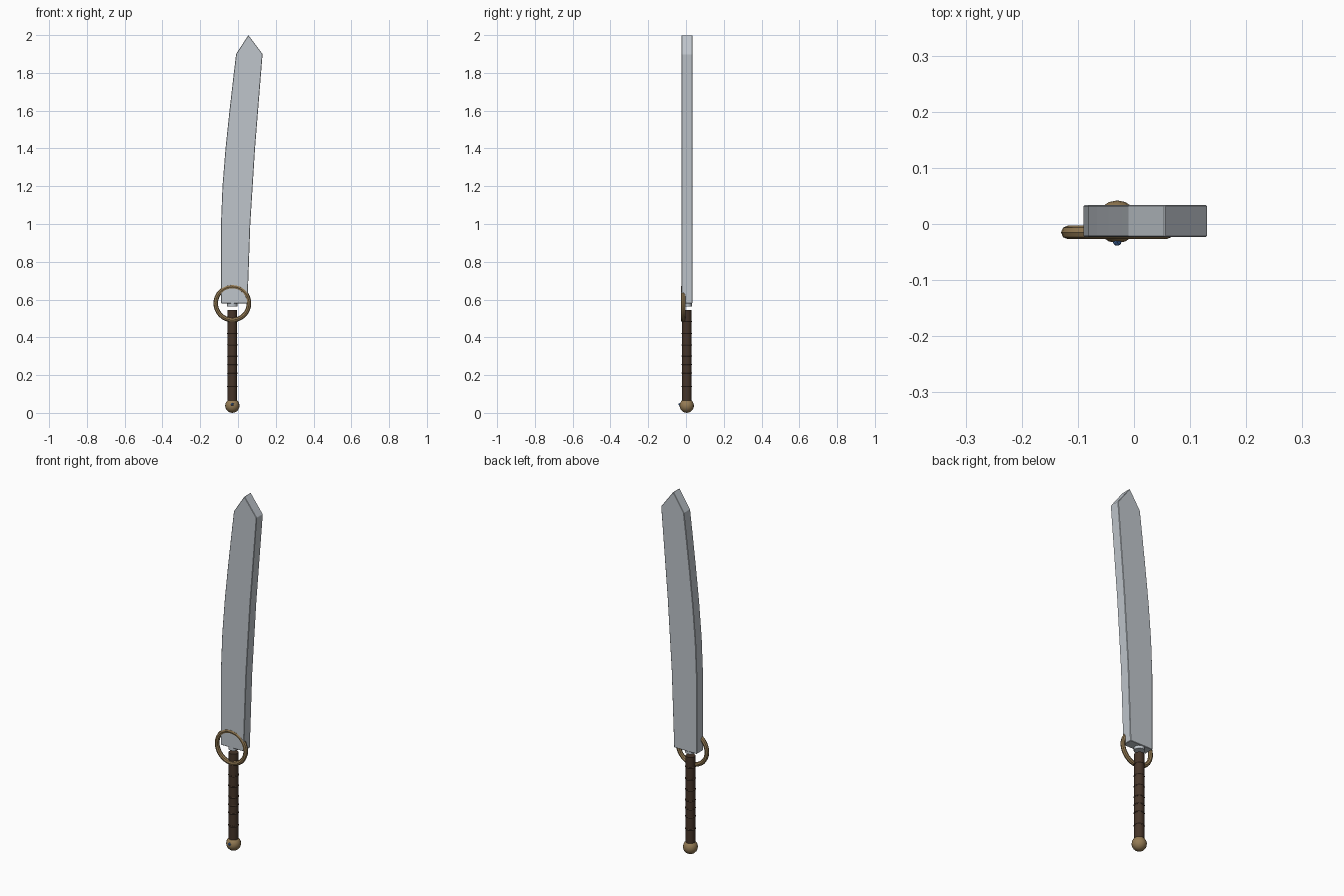
import bpy, bmesh, math

if "Cube" in bpy.data.objects:
    bpy.data.objects.remove(bpy.data.objects["Cube"])

CX, CY = -0.03, 0.004   # axis of the grip


def material(name, rgb):
    m = bpy.data.materials.new(name)
    m.diffuse_color = (*rgb, 1)
    m.use_nodes = True
    m.node_tree.nodes["Principled BSDF"].inputs["Base Color"].default_value = m.diffuse_color
    return m


steel = material("steel", (0.52, 0.56, 0.60))
bronze = material("bronze", (0.30, 0.20, 0.09))
leather = material("leather", (0.06, 0.035, 0.022))
blue = material("blue", (0.06, 0.16, 0.40))


def finish(name, mat, smooth=True):
    ob = bpy.context.object
    ob.name = name
    ob.data.materials.append(mat)
    if smooth:
        bpy.ops.object.shade_smooth_by_angle(angle=math.radians(35))
    return ob


def cylinder(name, r, z0, z1, mat, sides=16):
    bpy.ops.mesh.primitive_cylinder_add(vertices=sides, radius=r, depth=z1 - z0,
                                        location=(CX, CY, (z0 + z1) / 2))
    return finish(name, mat)


def torus(name, R, r, loc, mat, rot=(0, 0, 0), major=32, minor=8):
    bpy.ops.mesh.primitive_torus_add(major_radius=R, minor_radius=r, major_segments=major,
                                     minor_segments=minor, location=loc, rotation=rot)
    return finish(name, mat)


# blade: curved outline extruded through its thickness
outline = [(-0.09, 0.58), (0.05, 0.58), (0.065, 1.0), (0.09, 1.4), (0.13, 1.9),
           (0.055, 2.0), (-0.01, 1.9), (-0.022, 1.8), (-0.045, 1.6),
           (-0.066, 1.4), (-0.082, 1.2), (-0.09, 1.0)]
bm = bmesh.new()
face = bm.faces.new([bm.verts.new((x, -0.023, z)) for x, z in outline])
ext = bmesh.ops.extrude_face_region(bm, geom=[face])
bmesh.ops.translate(bm, vec=(0, 0.057, 0),
                    verts=[v for v in ext["geom"] if isinstance(v, bmesh.types.BMVert)])
bmesh.ops.recalc_face_normals(bm, faces=bm.faces)
mesh = bpy.data.meshes.new("blade")
bm.to_mesh(mesh)
bm.free()
blade = bpy.data.objects.new("blade", mesh)
bpy.context.collection.objects.link(blade)
mesh.materials.append(steel)
bev = blade.modifiers.new("edge", "BEVEL")
bev.width, bev.segments, bev.limit_method = 0.002, 1, "ANGLE"

# collar under the blade
cylinder("collar", 0.027, 0.564, 0.582, steel)

# ring guard in front of the blade root
torus("ring_guard", 0.088, 0.012, (CX, -0.015, 0.58), bronze, (math.pi / 2, 0, 0))

# grip with raised wraps
cylinder("grip", 0.025, 0.06, 0.545, leather)
for i, z in enumerate((0.14, 0.21, 0.255, 0.30, 0.36, 0.42, 0.485)):
    torus(f"grip_wrap_{i + 1}", 0.024, 0.004, (CX, CY, z), leather, major=16, minor=6)

# pommel with a small stone on its front
bpy.ops.mesh.primitive_uv_sphere_add(segments=16, ring_count=10, radius=0.038,
                                     location=(CX, CY, 0.038))
finish("pommel", bronze)
bpy.ops.mesh.primitive_ico_sphere_add(subdivisions=1, radius=0.009,
                                      location=(CX, -0.031, 0.045))
finish("pommel_stone", blue, smooth=False)
